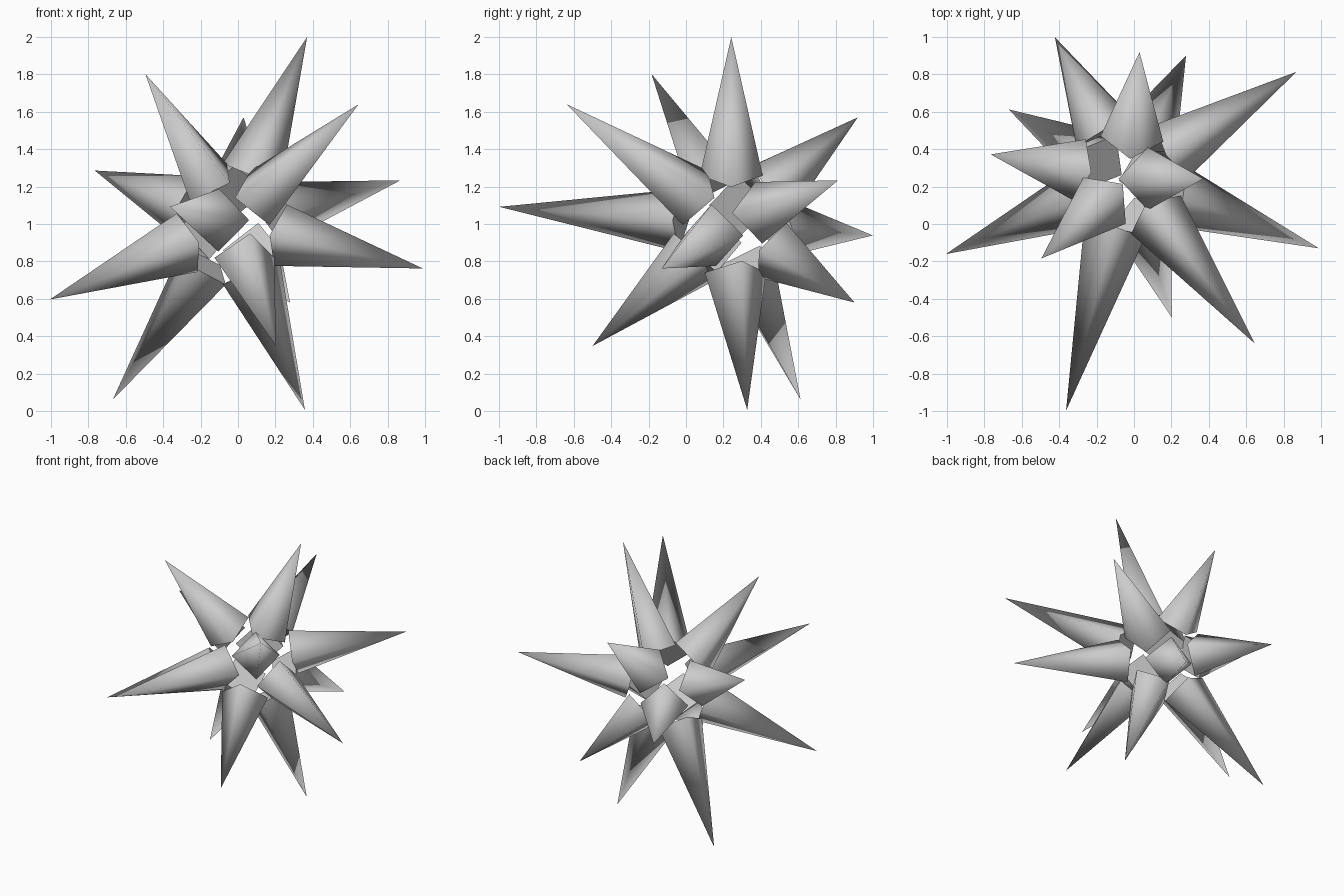
import bpy, math
from mathutils import Vector

if "Cube" in bpy.data.objects:
    bpy.data.objects.remove(bpy.data.objects["Cube"])

CENTRE = Vector((-0.03, 0.242, 1.0))
INNER = 0.28      # distance from the centre to each spike base
RADIUS = 0.168    # half diagonal of the square base
# tip distance of each spike from the centre
REACH = [1.076, 1.02, 0.887, 1.28, 0.80, 1.09, 1.287,
         0.855, 1.11, 1.13, 0.84, 1.015, 1.195, 1.07]


def spike(name, d, reach):
    # four-sided pyramid pointing outwards, one base corner turned upwards
    q = d.to_track_quat('Z', 'Y')
    corners = [(RADIUS, 0, INNER), (0, RADIUS, INNER), (-RADIUS, 0, INNER), (0, -RADIUS, INNER)]
    pts = [CENTRE + q @ Vector(p) for p in corners + [(0, 0, reach)]]
    faces = [(i, (i + 1) % 4, 4) for i in range(4)] + [(3, 2, 1, 0)]
    me = bpy.data.meshes.new(name)
    me.from_pydata(pts, [], faces)
    for p in me.polygons:
        p.use_smooth = len(p.vertices) == 3
    me.update()
    bpy.context.collection.objects.link(bpy.data.objects.new(name, me))


# spikes spread evenly over a sphere along a golden-angle spiral
n = len(REACH)
for i, reach in enumerate(REACH):
    z = 1 - (2 * i + 1) / n
    a = math.pi * (1 + math.sqrt(5)) * i
    r = math.sqrt(1 - z * z)
    spike(f"spike_{i + 1:02d}", Vector((r * math.cos(a), r * math.sin(a), z)), reach)
